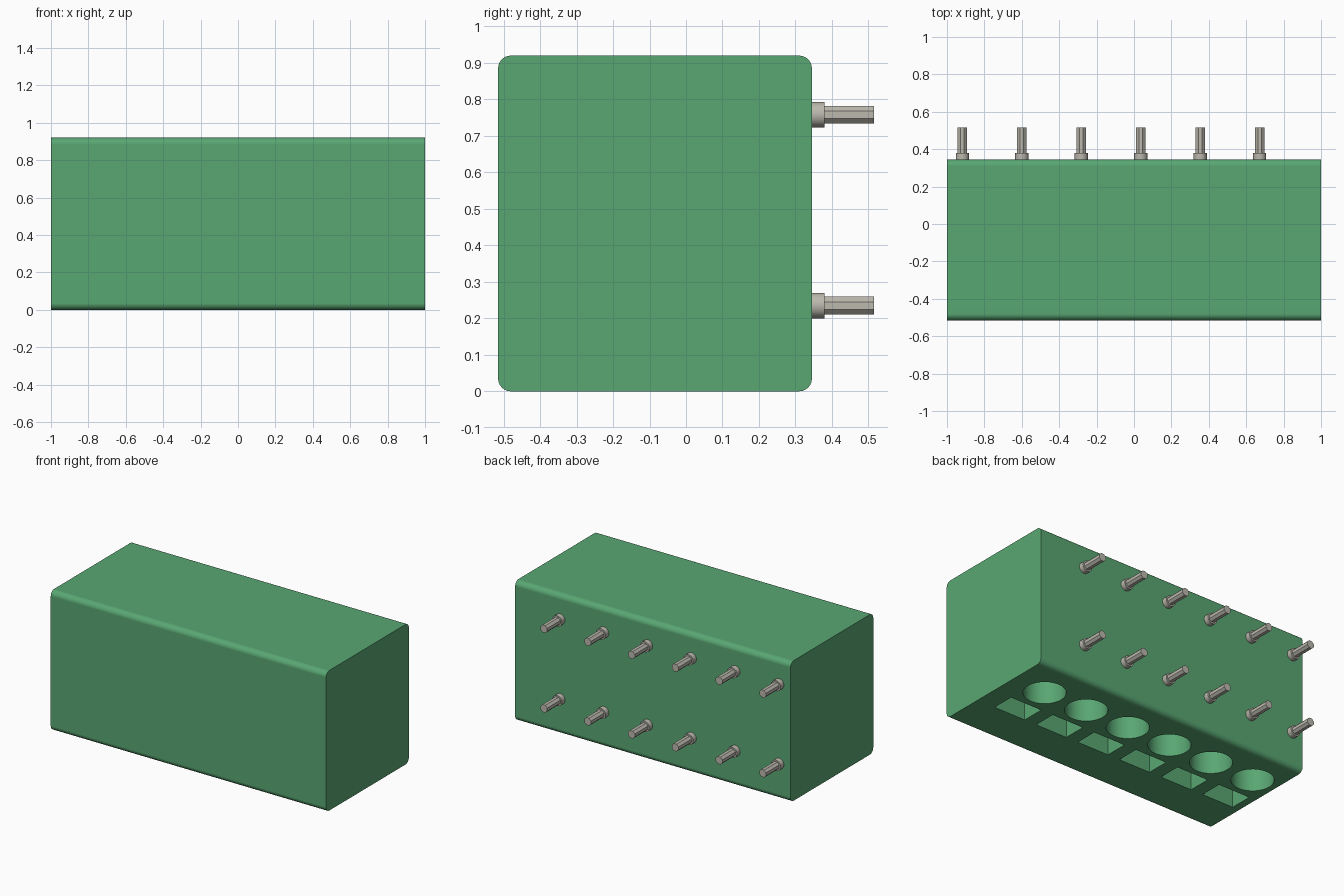
import bpy, bmesh, math
from mathutils import Matrix, Vector

cube = bpy.data.objects.get("Cube")
if cube:
    bpy.data.objects.remove(cube, do_unlink=True)


def material(name, rgb, rough=0.6):
    m = bpy.data.materials.new(name)
    m.use_nodes = True
    m.diffuse_color = (*rgb, 1)
    bsdf = m.node_tree.nodes["Principled BSDF"]
    bsdf.inputs["Base Color"].default_value = (*rgb, 1)
    bsdf.inputs["Roughness"].default_value = rough
    return m


GREEN = material("green plastic", (0.10, 0.385, 0.17))
METAL = material("tinned metal", (0.50, 0.48, 0.42))

PITCH, COUNT = 0.318, 6
Y_FRONT, Y_BACK, HEIGHT = -0.515, 0.345, 0.92


def finish(bm, name, mat):
    me = bpy.data.meshes.new(name)
    bm.to_mesh(me)
    bm.free()
    ob = bpy.data.objects.new(name, me)
    bpy.context.collection.objects.link(ob)
    me.materials.append(mat)
    return ob


def add_box(bm, centre, size):
    mat = Matrix.Translation(centre) @ Matrix.Diagonal((*size, 1))
    return bmesh.ops.create_cube(bm, size=1, matrix=mat)["verts"]


def add_cylinder(bm, centre, radius, depth, sides, rotation=Matrix()):
    bmesh.ops.create_cone(bm, cap_ends=True, segments=sides, radius1=radius,
                          radius2=radius, depth=depth,
                          matrix=Matrix.Translation(centre) @ rotation)


def smooth(ob, degrees):
    bpy.ops.object.select_all(action='DESELECT')
    ob.select_set(True)
    bpy.context.view_layer.objects.active = ob
    bpy.ops.object.shade_smooth_by_angle(angle=math.radians(degrees))


# Housing: block with its four lengthwise edges rounded
bm = bmesh.new()
add_box(bm, (0, (Y_FRONT + Y_BACK) / 2, HEIGHT / 2), (2, Y_BACK - Y_FRONT, HEIGHT))
long_edges = [e for e in bm.edges
              if abs(e.verts[0].co.x - e.verts[1].co.x) > 1]
bmesh.ops.bevel(bm, geom=long_edges, offset=0.035, segments=6,
                profile=0.5, affect='EDGES')
housing = finish(bm, "housing", GREEN)

# Round and rectangular pockets cut into the underside
DEPTH = 0.5
bm = bmesh.new()
for i in range(COUNT):
    x = 0.755 - i * PITCH
    add_cylinder(bm, (x, 0.085, 0), 0.127, 2 * DEPTH, 40)
    add_box(bm, (x, -0.158, 0), (0.23, 0.15, 2 * DEPTH))
cutter = finish(bm, "pocket_cutter", GREEN)
cutter.hide_render = True

cut = housing.modifiers.new("pockets", 'BOOLEAN')
cut.operation, cut.solver, cut.object = 'DIFFERENCE', 'EXACT', cutter
bpy.context.view_layer.objects.active = housing
housing.select_set(True)
bpy.ops.object.modifier_apply(modifier=cut.name)
bpy.data.objects.remove(cutter, do_unlink=True)
smooth(housing, 30)
weighted = housing.modifiers.new("clean shading", 'WEIGHTED_NORMAL')
weighted.keep_sharp = True

# Two rows of pins on the back: round collar and eight-sided shaft
along_y = Matrix.Rotation(math.radians(90), 4, 'X')
turned = along_y @ Matrix.Rotation(math.radians(22.5), 4, 'Z')
for row, z in (("lower", 0.235), ("upper", 0.758)):
    collars, shafts = bmesh.new(), bmesh.new()
    for i in range(COUNT):
        x = 0.672 - i * PITCH
        add_cylinder(collars, (x, Y_BACK + 0.012, z), 0.035, 0.044, 28, along_y)
        add_cylinder(shafts, (x, 0.435, z), 0.0265, 0.16, 8, turned)
    smooth(finish(collars, row + "_pin_collars", METAL), 30)
    finish(shafts, row + "_pin_shafts", METAL)
